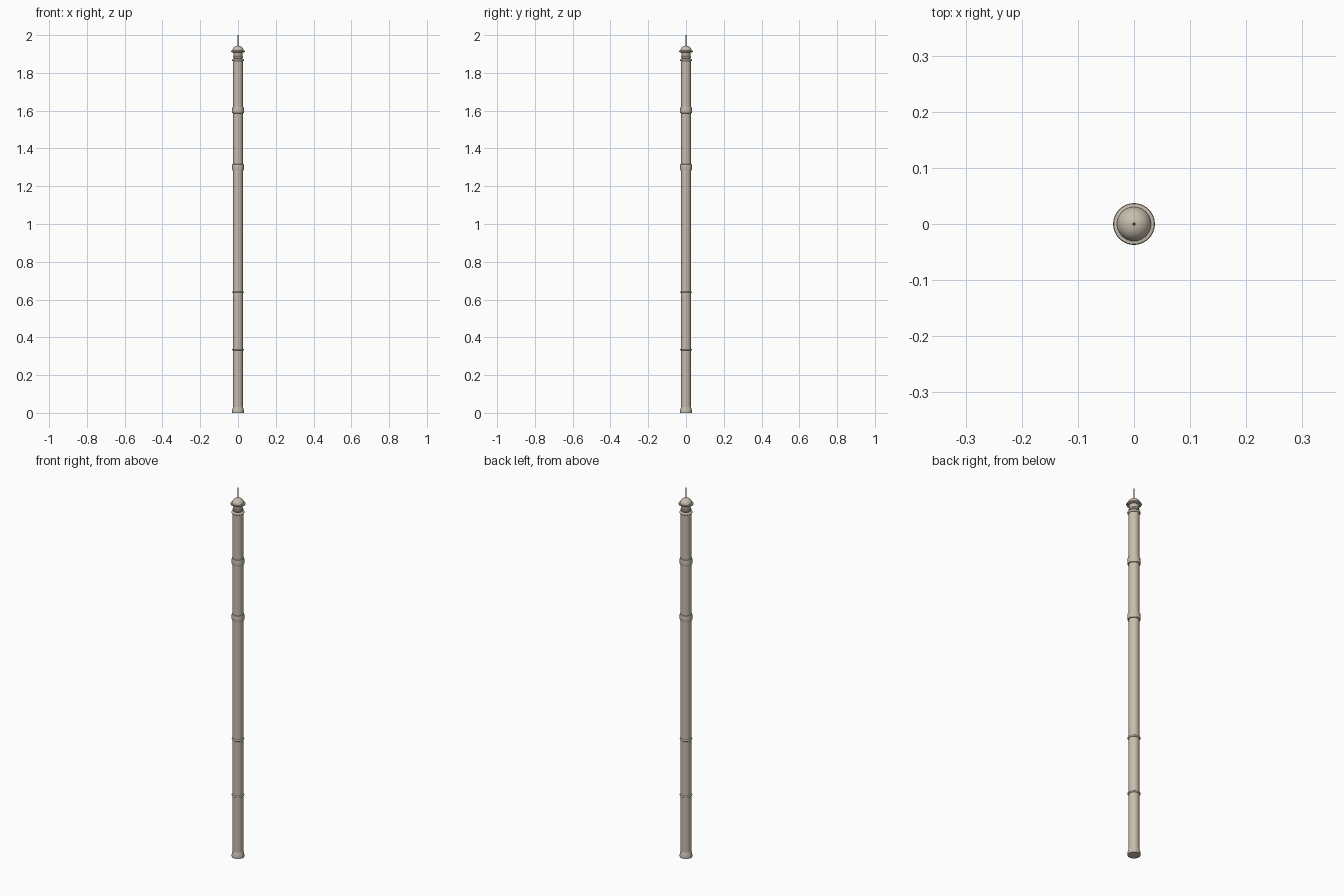
import bpy, bmesh, math

if "Cube" in bpy.data.objects:
    bpy.data.objects.remove(bpy.data.objects["Cube"])


def material(name, rgb):
    m = bpy.data.materials.new(name)
    m.diffuse_color = (*rgb, 1.0)
    m.use_nodes = True
    m.node_tree.nodes["Principled BSDF"].inputs["Base Color"].default_value = m.diffuse_color
    return m


stone = material("warm stone", (0.58, 0.51, 0.42))
metal = material("grey metal", (0.25, 0.25, 0.27))


def lathe(name, profile, mat, sides=48):
    """Turn a list of (radius, height) points around the z axis and cap the ends."""
    bm = bmesh.new()
    rings = []
    for r, z in profile:
        rings.append([bm.verts.new((r * math.cos(2 * math.pi * i / sides),
                                    r * math.sin(2 * math.pi * i / sides), z))
                      for i in range(sides)])
    for a, b in zip(rings, rings[1:]):
        for i in range(sides):
            j = (i + 1) % sides
            bm.faces.new((a[i], a[j], b[j], b[i]))
    bm.faces.new(rings[0][::-1])
    bm.faces.new(rings[-1])
    me = bpy.data.meshes.new(name)
    bm.to_mesh(me)
    bm.free()
    me.materials.append(mat)
    ob = bpy.data.objects.new(name, me)
    bpy.context.collection.objects.link(ob)
    bpy.context.view_layer.objects.active = ob
    for o in bpy.context.selected_objects:
        o.select_set(False)
    ob.select_set(True)
    bpy.ops.object.shade_smooth_by_angle(angle=math.radians(35))
    return ob


def bead(r, z, h, bulge):
    """Rounded moulding profile: half-ellipse section around height z."""
    return [(r + bulge * math.cos(t), z + h / 2 * math.sin(t))
            for t in (math.pi * (k / 8 - 0.5) for k in range(9))]


R = 0.026

# shaft and flared foot
lathe("shaft", [(R, 0.02), (R, 1.87)], stone)
lathe("foot", [(0.031, 0.0), (0.031, 0.012), (0.029, 0.022), (R, 0.032)], stone)

# thin lower rings
for n, z in enumerate((0.335, 0.638)):
    lathe(f"thin_ring_{n + 1}", bead(R, z, 0.009, 0.005), stone)

# broad upper collars
for n, z in enumerate((1.30, 1.603)):
    lathe(f"collar_{n + 1}", [(R, z - 0.017), (0.030, z - 0.016), (0.031, z - 0.012),
                              (0.031, z + 0.012), (0.030, z + 0.016), (R, z + 0.017)], stone)

# capital: moulding, neck, brim, dome
lathe("top_moulding", bead(R, 1.868, 0.012, 0.006), stone)
lathe("neck", [(0.022, 1.865), (0.022, 1.876), (0.026, 1.880), (0.026, 1.886),
               (0.023, 1.890), (0.023, 1.905), (0.027, 1.912)], stone)
lathe("brim", [(0.028, 1.908), (0.036, 1.911), (0.0372, 1.914), (0.036, 1.917), (0.030, 1.918)], stone)
lathe("dome", [(0.030 * math.cos(t) + 0.0005, 1.916 + 0.028 * math.sin(t))
               for t in (math.pi / 2 * k / 10 for k in range(11))], stone)

# finial spike
lathe("spike", [(0.0028, 1.935), (0.0025, 1.97), (0.0015, 2.0)], metal, 12)
